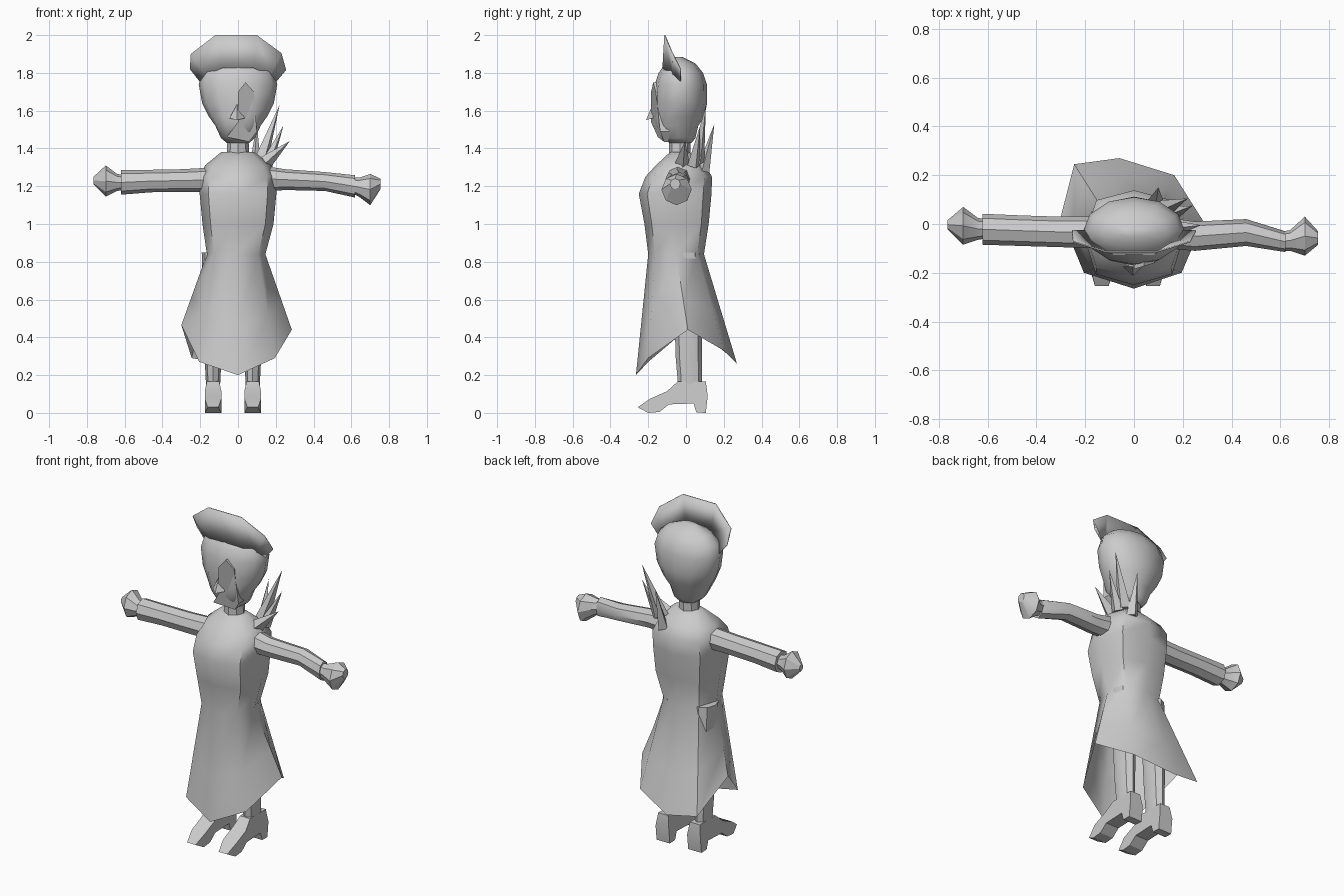
import bpy, bmesh, math
from mathutils import Vector

if "Cube" in bpy.data.objects:
    bpy.data.objects.remove(bpy.data.objects["Cube"])

grey = bpy.data.materials.new("plain grey")
grey.diffuse_color = (0.6, 0.6, 0.6, 1)
grey.use_nodes = True
grey.node_tree.nodes["Principled BSDF"].inputs["Base Color"].default_value = grey.diffuse_color


def finish(name, bm, angle=40):
    bmesh.ops.recalc_face_normals(bm, faces=bm.faces)
    me = bpy.data.meshes.new(name)
    bm.to_mesh(me)
    bm.free()
    me.materials.append(grey)
    me.shade_smooth()
    me.set_sharp_from_angle(angle=math.radians(angle))
    ob = bpy.data.objects.new(name, me)
    bpy.context.collection.objects.link(ob)
    return ob


def loft(name, rings, start=True, end=True, closed=True, angle=40):
    """Skin a list of equal-length point rings."""
    bm = bmesh.new()
    vs = [[bm.verts.new(p) for p in r] for r in rings]
    n = len(vs[0])
    for a, b in zip(vs, vs[1:]):
        for i in range(n if closed else n - 1):
            j = (i + 1) % n
            bm.faces.new((a[i], a[j], b[j], b[i]))
    if start:
        bm.faces.new(vs[0])
    if end:
        bm.faces.new(vs[-1])
    return finish(name, bm, angle)


def oval(n, z, hw, y0, y1, cx=0, e=1.0):
    """Horizontal ring: half width, front and back y; e < 1 is boxier."""
    pts = []
    for i in range(n):
        t = 2 * math.pi * i / n
        s, c = math.sin(t), -math.cos(t)
        f = lambda v: math.copysign(abs(v) ** e, v) if abs(v) > 1e-6 else 0
        pts.append((cx + hw * f(s), (y0 + y1) / 2 + (y1 - y0) / 2 * f(c), z))
    return pts


def cross(x, z0, z1, y0, y1, n=8):
    """Ring across an arm at x."""
    return [(x, (y0 + y1) / 2 + (y1 - y0) / 2 * math.cos(2 * math.pi * i / n),
             (z0 + z1) / 2 + (z1 - z0) / 2 * math.sin(2 * math.pi * i / n)) for i in range(n)]


# dress: uneven hem, waist, chest, collar; open below
hem = [(0, -.265, .2), (.195, -.2, .29), (.285, .01, .44), (.165, .2, .33),
       (-.06, .27, .26), (-.245, .245, .29), (-.3, .03, .465), (-.205, -.2, .27)]
waist = oval(8, .84, .155, -.2, .095, -.01, .8)
hips = [tuple(Vector(w).lerp(Vector(h), .6) * 1.0) for w, h in zip(waist, hem)]
loft("dress", [hem, hips, waist,
               oval(8, 1.0, .188, -.22, .12, 0, .75),
               oval(8, 1.16, .203, -.25, .135, 0, .75),
               oval(8, 1.25, .2, -.215, .138, 0, .75),
               oval(8, 1.31, .175, -.16, .1, 0, .8),
               oval(8, 1.38, .09, -.085, .02)], start=False, angle=50)

# neck and head
loft("neck", [oval(8, 1.34, .06, -.09, .025), oval(8, 1.48, .055, -.09, .025)])
loft("head", [oval(12, z, hw, a, b, 0, e) for z, hw, a, b, e in [
    (1.43, .06, -.09, .03, 1), (1.455, .09, -.125, .05, .9), (1.52, .12, -.165, .065, .9),
    (1.57, .155, -.168, .098, 1), (1.64, .19, -.17, .112, 1), (1.74, .208, -.165, .11, 1),
    (1.80, .19, -.145, .09, 1), (1.85, .135, -.11, .05, 1), (1.885, .04, -.055, -.02, 1)]], angle=45)

# slanted face panel showing between the hair
outline = [(0, 1.70), (.04, 1.75), (.085, 1.70), (.1, 1.49), (.06, 1.435), (-.06, 1.46), (0, 1.54)]
loft("face", [[(x, -.185 + max(x, 0) * .3 + max(0, 1.52 - z) * .6, z) for x, z in outline],
              [(x, -.09, z) for x, z in outline]], angle=20)

# nose
bm = bmesh.new()
v = [bm.verts.new(p) for p in [(-.005, -.175, 1.635), (-.045, -.175, 1.56), (.035, -.175, 1.56), (-.005, -.212, 1.55)]]
for f in [(0, 1, 3), (0, 3, 2), (1, 2, 3), (0, 2, 1)]:
    bm.faces.new([v[i] for i in f])
finish("nose", bm, 10)

# raised headdress sheet
low = [(.2, -.03, 1.75), (.17, -.07, 1.785), (.085, -.125, 1.825), (-.085, -.125, 1.825), (-.17, -.07, 1.785), (-.2, -.03, 1.75)]
high = [(.255, -.03, 1.815), (.23, -.075, 1.905), (.1, -.115, 2.0), (-.12, -.115, 2.0), (-.25, -.075, 1.9), (-.255, -.03, 1.82)]
hat = loft("headdress", [low, high], False, False, False)
mod = hat.modifiers.new("thickness", 'SOLIDIFY')
mod.thickness = .006

# arms
loft("left_arm", [cross(-.12, 1.17, 1.3, -.1, .03), cross(-.3, 1.17, 1.29, -.095, .03),
                  cross(-.46, 1.168, 1.287, -.09, .035), cross(-.62, 1.155, 1.285, -.085, .042)])
loft("right_arm", [cross(.12, 1.17, 1.31, -.1, .03), cross(.25, 1.18, 1.29, -.11, .01),
                   cross(.46, 1.175, 1.275, -.09, .02), cross(.62, 1.14, 1.258, -.115, -.03)])
# fists
loft("left_hand", [cross(-.61, 1.18, 1.26, -.06, .02), cross(-.64, 1.175, 1.265, -.065, .025),
                   cross(-.70, 1.145, 1.31, -.085, .07), cross(-.765, 1.21, 1.25, -.02, .015)], angle=30)
loft("right_hand", [cross(.61, 1.16, 1.245, -.11, -.03), cross(.64, 1.145, 1.245, -.11, -.025),
                    cross(.70, 1.10, 1.265, -.13, .03), cross(.755, 1.185, 1.24, -.085, -.03)], angle=30)

# shoulder spikes: base centre, tip, radius
spikes = [((.12, .06, 1.33), (.22, .105, 1.63), .04), ((.15, .04, 1.31), (.24, .075, 1.52), .035),
          ((.14, -.02, 1.32), (.275, -.005, 1.44), .04), ((.09, .09, 1.28), (.1, .15, 1.53), .035)]
for k, (b, t, r) in enumerate(spikes):
    b, t = Vector(b), Vector(t)
    q = (t - b).to_track_quat('Z', 'Y')
    bm = bmesh.new()
    tip = bm.verts.new(t)
    base = [bm.verts.new(b + q @ Vector((r * math.cos(a), r * math.sin(a), 0)))
            for a in (0, math.pi / 2, math.pi, 3 * math.pi / 2)]
    for i in range(4):
        bm.faces.new((base[i], base[(i + 1) % 4], tip))
    bm.faces.new(base)
    finish(f"shoulder_spike_{k + 1}", bm, 20)

# legs and heeled shoes
shoe = [(-.255, .04), (-.2, .01), (-.14, .015), (-.09, .055), (.04, .06), (.055, .012), (.105, .01),
        (.115, .1), (.105, .175), (-.045, .175), (-.1, .125), (-.19, .085)]
for side, cx in (("left", -.132), ("right", .078)):
    loft(f"{side}_leg", [oval(8, z, hw, a, b, cx) for z, hw, a, b in [
        (.12, .036, -.04, .085), (.3, .045, -.055, .085), (.5, .055, -.06, .085), (.85, .06, -.08, .07)]])

    def w(y, z):
        return .028 if y < -.22 else .033 if z > .15 else .044
    loft(f"{side}_shoe", [[(cx + s * w(y, z), y, z - .01) for y, z in shoe] for s in (-1, 1)], angle=30)
